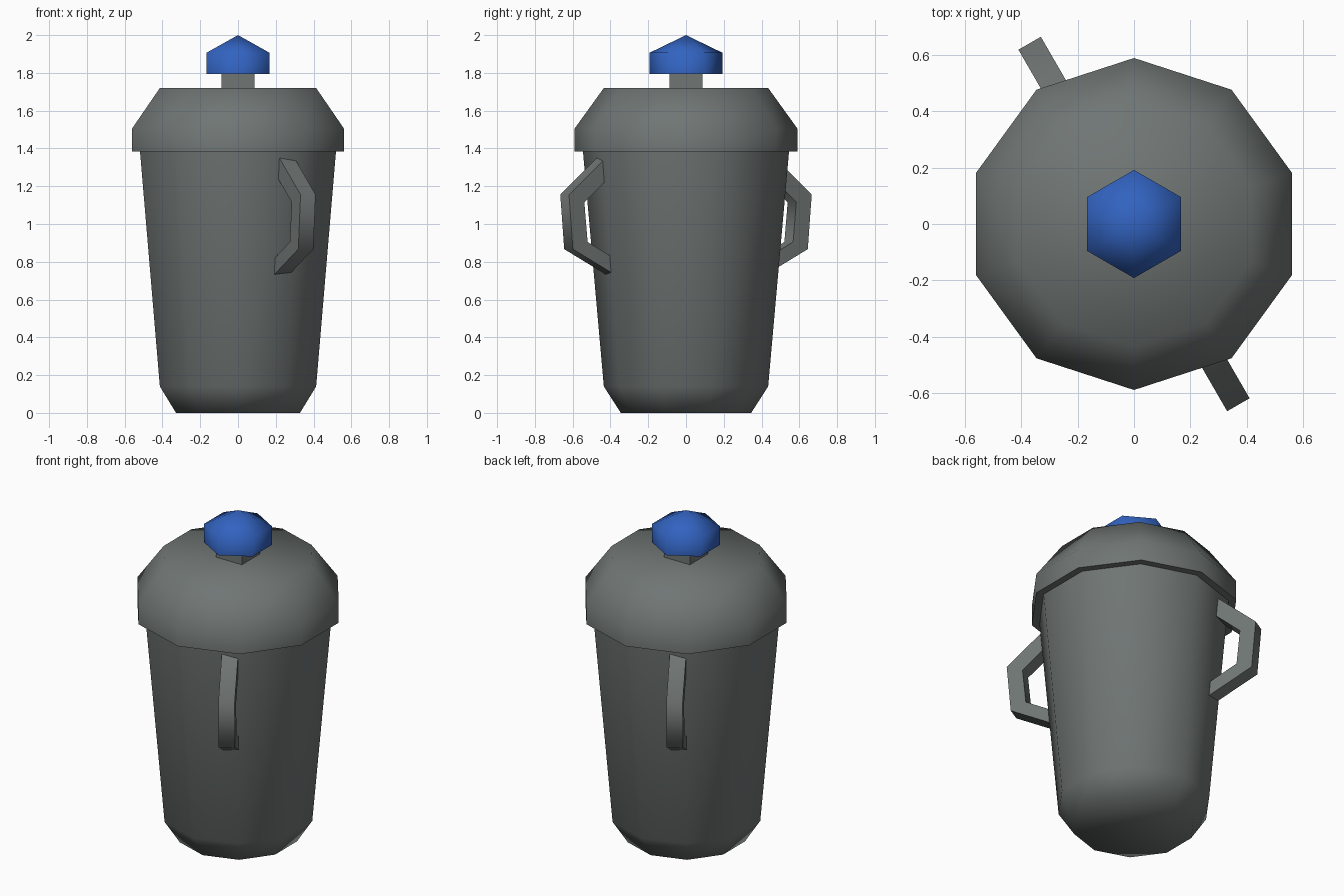
import bpy, bmesh, math
from mathutils import Matrix

if "Cube" in bpy.data.objects:
    bpy.data.objects.remove(bpy.data.objects["Cube"])


def material(name, rgb):
    m = bpy.data.materials.new(name)
    m.diffuse_color = (*rgb, 1)
    m.use_nodes = True
    m.node_tree.nodes["Principled BSDF"].inputs["Base Color"].default_value = m.diffuse_color
    return m


grey = material("grey metal", (0.16, 0.18, 0.175))
blue = material("blue", (0.032, 0.125, 0.53))


def finish(name, bm, mat):
    bmesh.ops.recalc_face_normals(bm, faces=bm.faces)
    me = bpy.data.meshes.new(name)
    bm.to_mesh(me)
    bm.free()
    me.materials.append(mat)
    ob = bpy.data.objects.new(name, me)
    bpy.context.collection.objects.link(ob)
    bpy.ops.object.select_all(action='DESELECT')
    ob.select_set(True)
    bpy.context.view_layer.objects.active = ob
    bpy.ops.object.shade_smooth_by_angle(angle=math.radians(62))
    return ob


def lathe(name, profile, sides, mat, start=90):
    """Stack of polygon rings (radius, z); a radius of 0 makes a point."""
    bm = bmesh.new()
    rings = []
    for r, z in profile:
        angles = [math.radians(start + 360 * i / sides) for i in range(sides)]
        if r == 0:
            rings.append([bm.verts.new((0, 0, z))] * sides)
        else:
            rings.append([bm.verts.new((r * math.cos(a), r * math.sin(a), z)) for a in angles])
    for lo, hi in zip(rings, rings[1:]):
        for i in range(sides):
            j = (i + 1) % sides
            quad = [lo[i], lo[j], hi[j], hi[i]]
            bm.faces.new(list(dict.fromkeys(quad)))
    for (r, _), ring in ((profile[0], rings[0]), (profile[-1], rings[-1])):
        if r > 0:
            bm.faces.new(ring)
    return finish(name, bm, mat)


# Ten-sided can and lid
lathe("can_body", [(0.345, 0), (0.435, 0.14), (0.546, 1.39)], 10, grey)
lathe("lid", [(0.59, 1.385), (0.59, 1.505), (0.435, 1.72)], 10, grey)

# Square neck and six-sided knob
lathe("knob_neck", [(0.125, 1.70), (0.125, 1.81)], 4, grey, start=45)
lathe("knob", [(0.192, 1.795), (0.192, 1.907), (0, 2.0)], 6, blue)

# Two bent handles: side outline (distance from axis, z) given a width
outline = [(0.50, 1.365), (0.742, 1.155), (0.718, 0.867), (0.44, 0.72),
           (0.44, 0.805), (0.628, 0.905), (0.648, 1.115), (0.47, 1.27)]
half = 0.046
n = len(outline)
for name, angle in (("front_handle", -60), ("back_handle", 120)):
    bm = bmesh.new()
    near = [bm.verts.new((r, -half, z)) for r, z in outline]
    far = [bm.verts.new((r, half, z)) for r, z in outline]
    for i in range(n):
        j = (i + 1) % n
        bm.faces.new([near[i], near[j], far[j], far[i]])
    for i in range(n // 2 - 1):
        for side in (near, far):
            bm.faces.new([side[i], side[i + 1], side[n - 2 - i], side[n - 1 - i]])
    bmesh.ops.transform(bm, matrix=Matrix.Rotation(math.radians(angle), 4, 'Z'), verts=bm.verts)
    finish(name, bm, grey)
